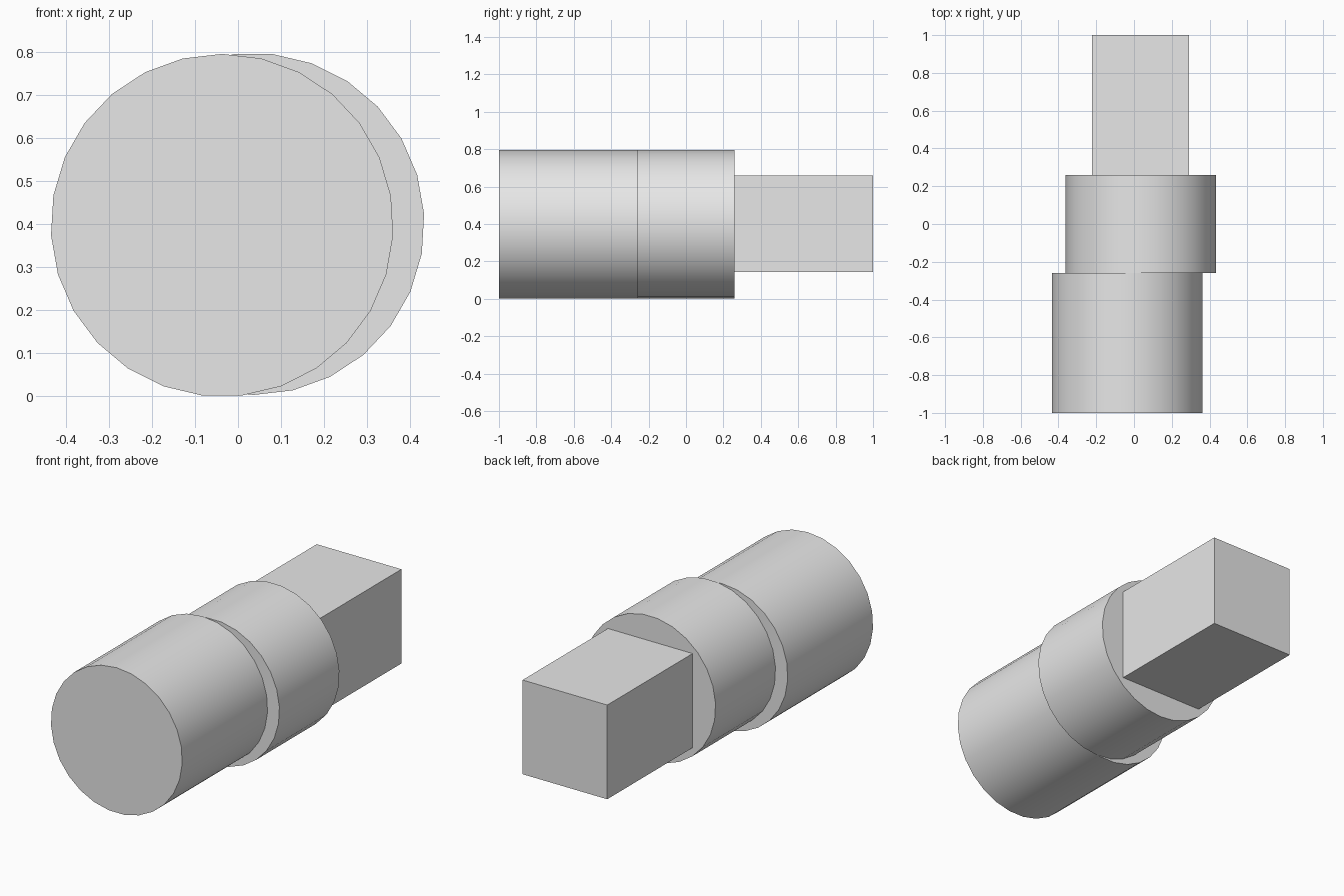
import bpy, bmesh, math
from mathutils import Vector

cube = bpy.data.objects.get("Cube")
if cube:
    bpy.data.objects.remove(cube, do_unlink=True)

grey = bpy.data.materials.new("light grey")
grey.use_nodes = True
colour = (0.8, 0.8, 0.8, 1)
grey.diffuse_color = colour
grey.node_tree.nodes["Principled BSDF"].inputs["Base Color"].default_value = colour


def prism(name, outline, y0, y1, smooth=False):
    """Extrude an x-z outline along y into a closed solid."""
    bm = bmesh.new()
    face = bm.faces.new([bm.verts.new((x, y0, z)) for x, z in outline])
    ends = bmesh.ops.extrude_face_region(bm, geom=[face], use_keep_orig=True)["geom"]
    moved = [v for v in ends if isinstance(v, bmesh.types.BMVert)]
    bmesh.ops.translate(bm, verts=moved, vec=Vector((0, y1 - y0, 0)))
    bmesh.ops.recalc_face_normals(bm, faces=bm.faces)
    mesh = bpy.data.meshes.new(name)
    bm.to_mesh(mesh)
    bm.free()
    mesh.materials.append(grey)
    obj = bpy.data.objects.new(name, mesh)
    bpy.context.collection.objects.link(obj)
    if smooth:
        bpy.ops.object.select_all(action="DESELECT")
        obj.select_set(True)
        bpy.context.view_layer.objects.active = obj
        bpy.ops.object.shade_smooth_by_angle(angle=math.radians(30))
    return obj


def ring(cx, cz, r, start, sides=27):
    """Round outline with its first corner at the start angle."""
    angles = [math.radians(start) + i * math.tau / sides for i in range(sides)]
    return [(cx + r * math.cos(a), cz + r * math.sin(a)) for a in angles]


# Long front drum, short offset middle drum, square rear shank
prism("front_drum", ring(-0.037, 0.397, 0.399, 90), -1, -0.26, smooth=True)
prism("middle_drum", ring(0.036, 0.4, 0.398, -90), -0.26, 0.26, smooth=True)
prism("rear_shank", [(-0.222, 0.143), (0.292, 0.143), (0.292, 0.66), (-0.222, 0.66)], 0.26, 1)
